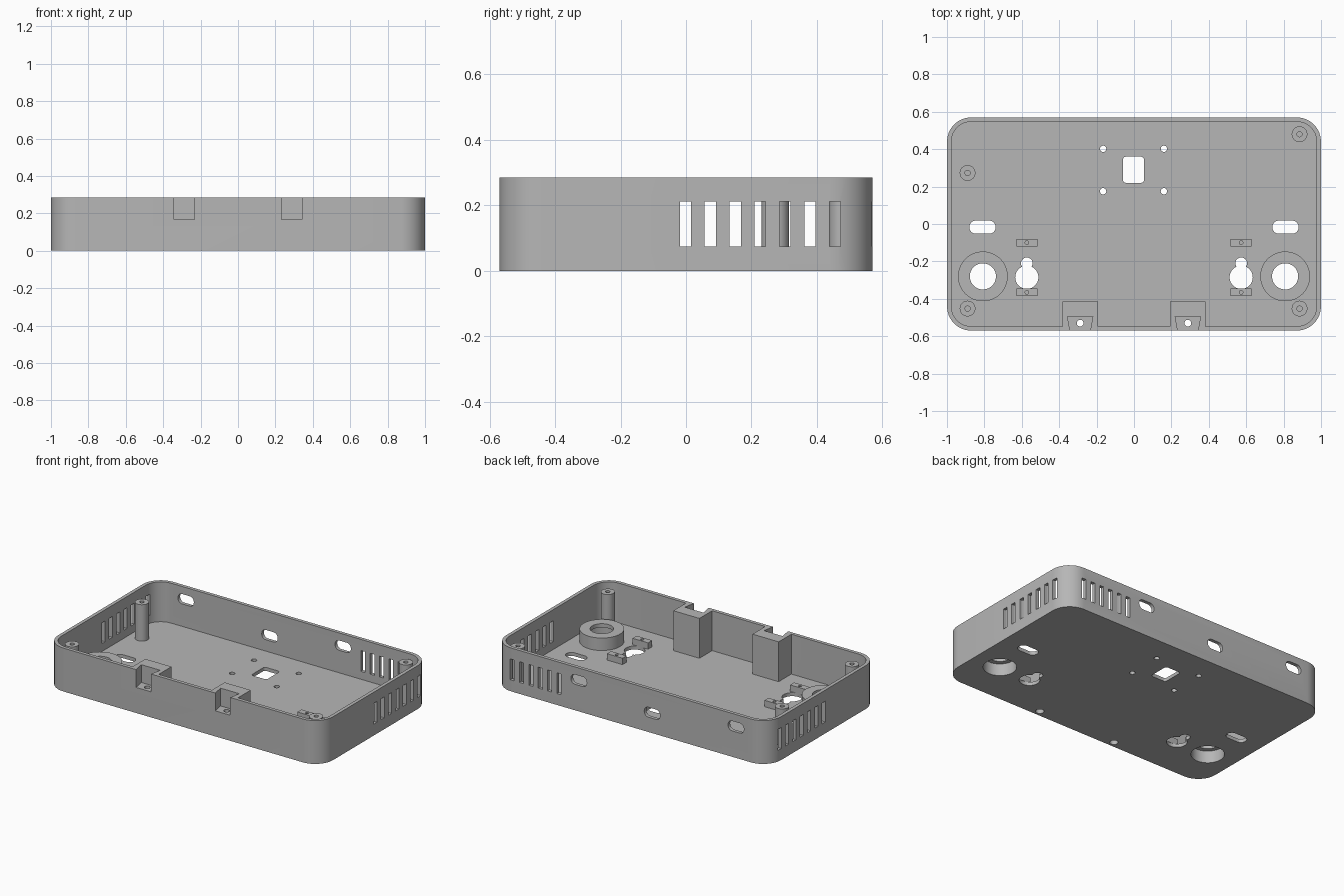
import bpy
import bmesh
import math

if "Cube" in bpy.data.objects:
    bpy.data.objects.remove(bpy.data.objects["Cube"], do_unlink=True)

grey = bpy.data.materials.new("plain grey")
grey.use_nodes = True
colour = (0.47, 0.47, 0.47, 1)
grey.diffuse_color = colour
grey.node_tree.nodes["Principled BSDF"].inputs["Base Color"].default_value = colour

H, FLOOR, WALL = 0.285, 0.023, 0.023
HALF_Y = 0.57


def rounded(cx, cy, w, h, r=0.0, seg=8):
    """Outline of a rectangle with rounded corners."""
    if r == 0:
        return [(cx + sx * w / 2, cy + sy * h / 2)
                for sx, sy in ((1, 1), (-1, 1), (-1, -1), (1, -1))]
    pts = []
    for q, (sx, sy) in enumerate(((1, 1), (-1, 1), (-1, -1), (1, -1))):
        for i in range(seg + 1):
            a = math.pi / 2 * (q + i / seg)
            p = (cx + sx * (w / 2 - r) + r * math.cos(a),
                 cy + sy * (h / 2 - r) + r * math.sin(a))
            if not pts or math.dist(p, pts[-1]) > 1e-5:
                pts.append(p)
    if math.dist(pts[0], pts[-1]) < 1e-5:
        pts.pop()
    return pts


def circle(cx, cy, r, n=32):
    return [(cx + r * math.cos(math.tau * i / n), cy + r * math.sin(math.tau * i / n))
            for i in range(n)]


def prism(name, pts, lo, hi, along_y=False):
    """Extrude an outline along z, or an x-z outline along y."""
    bm = bmesh.new()
    place = (lambda p, d: (p[0], d, p[1])) if along_y else (lambda p, d: (p[0], p[1], d))
    a = [bm.verts.new(place(p, lo)) for p in pts]
    b = [bm.verts.new(place(p, hi)) for p in pts]
    bm.faces.new(a[::-1])
    bm.faces.new(b)
    for i in range(len(pts)):
        j = (i + 1) % len(pts)
        bm.faces.new((a[i], a[j], b[j], b[i]))
    bmesh.ops.recalc_face_normals(bm, faces=bm.faces)
    mesh = bpy.data.meshes.new(name)
    bm.to_mesh(mesh)
    bm.free()
    mesh.materials.append(grey)
    obj = bpy.data.objects.new(name, mesh)
    bpy.context.collection.objects.link(obj)
    return obj


def cut(targets, pts, lo, hi, along_y=False):
    """Subtract an extruded outline from each target."""
    cutter = prism("cutter", pts, lo, hi, along_y)
    cutter.hide_render = True
    for t in targets:
        mod = t.modifiers.new("cut", "BOOLEAN")
        mod.operation = "DIFFERENCE"
        mod.solver = "EXACT"
        mod.object = cutter
        graph = bpy.context.evaluated_depsgraph_get()
        graph.update()
        mesh = bpy.data.meshes.new_from_object(t.evaluated_get(graph))
        t.modifiers.clear()
        t.data = mesh
    bpy.data.objects.remove(cutter, do_unlink=True)


# Tray shell
shell = prism("tray_shell", rounded(0, 0, 2, 2 * HALF_Y, 0.13), 0, H)
cut([shell], rounded(0, 0, 2 - 2 * WALL, 2 * (HALF_Y - WALL), 0.13 - WALL), FLOOR, 1)

# Vents through both side walls and one end of the back wall
for i in range(7):
    cut([shell], rounded(0, i * 0.0762 - 0.002, 2.2, 0.034), 0.075, 0.212)
for i in range(6):
    cut([shell], rounded(0.525 + i * 0.068, 0.143, 0.03, 0.137), 0.5, 0.65, True)

# Cable openings in the back wall
for x, z in ((0.38, 0.203), (-0.153, 0.13), (-0.762, 0.203)):
    cut([shell], rounded(x, z, 0.115, 0.065, 0.03), 0.5, 0.65, True)

# Central window and its four screw holes
cut([shell], rounded(-0.003, 0.29, 0.112, 0.14, 0.015, 4), -1, 0.1)
for x in (-0.165, 0.16):
    for y in (0.175, 0.402):
        cut([shell], circle(x, y, 0.017, 20), -1, 0.1)

parts = [shell]
for side, word in ((-1, "right"), (1, "left")):
    # Cable slots and keyhole hangers in the floor
    cut([shell], rounded(side * 0.81, -0.017, 0.14, 0.07, 0.034), -1, 0.1)
    cut([shell], circle(side * 0.573, -0.285, 0.062), -1, 0.1)
    cut([shell], circle(side * 0.573, -0.21, 0.031, 24), -1, 0.1)

    # Ring boss, recessed from below
    ring = prism(word + "_ring_boss", circle(side * 0.808, -0.28, 0.133, 48), FLOOR, 0.105)
    cut([shell, ring], circle(side * 0.808, -0.28, 0.1, 40), -1, 0.08)
    cut([ring], circle(side * 0.808, -0.28, 0.07, 40), 0, 1)
    parts.append(ring)

    # Small tabs either side of the keyhole
    for y, end in ((-0.1, "rear"), (-0.365, "front")):
        tab = prism(f"{word}_{end}_tab", rounded(side * 0.573, y, 0.113, 0.042), FLOOR, 0.065)
        cut([tab], circle(side * 0.573, y, 0.01, 16), 0.03, 1)
        parts.append(tab)

    # Latch pocket on the front wall with a flared notch
    c = side * 0.288
    inner = -HALF_Y + WALL
    pocket = prism(word + "_latch_pocket",
                   rounded(c, (inner - 0.415) / 2, 0.19, -0.415 - inner), FLOOR, H)
    notch = [(c - 0.068, -0.495), (c - 0.054, -0.571), (c - 0.054, -0.7),
             (c + 0.054, -0.7), (c + 0.054, -0.571), (c + 0.068, -0.495)]
    cut([shell, pocket], notch, 0.168, 1)
    cut([shell, pocket], circle(c, -0.53, 0.018, 20), -1, 0.2)
    cut([shell, pocket], circle(c, -0.53, 0.025, 24), -1, 0.1)
    parts.append(pocket)

# Screw posts with blind holes
for x, y, word in ((0.885, 0.48, "rear_left"), (-0.89, 0.273, "rear_right"),
                   (-0.89, -0.452, "front_right"), (0.885, -0.452, "front_left")):
    post = prism(word + "_screw_post", circle(x, y, 0.042), FLOOR, 0.262)
    cut([post], circle(x, y, 0.014, 20), 0.1, 1)
    parts.append(post)

# Smooth the curved walls and keep the edges crisp
bpy.ops.object.select_all(action="DESELECT")
for p in parts:
    p.select_set(True)
bpy.context.view_layer.objects.active = shell
bpy.ops.object.shade_smooth_by_angle(angle=math.radians(30))
